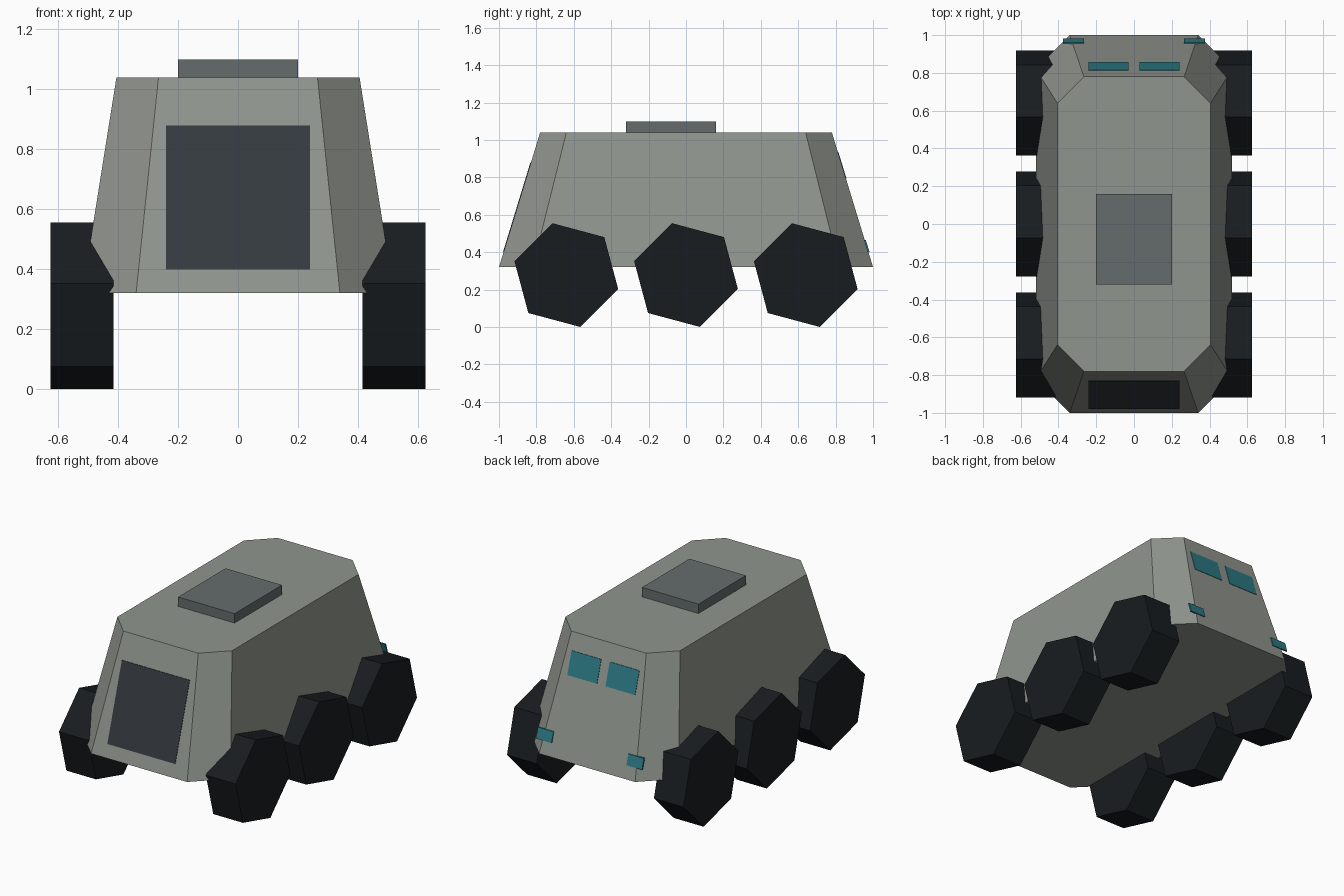
import bpy, bmesh, math
from mathutils import Matrix, Vector

if "Cube" in bpy.data.objects:
    bpy.data.objects.remove(bpy.data.objects["Cube"])

Z0, Z1 = 0.32, 1.04          # hull bottom and top
SLOPE = 0.22 / (Z1 - Z0)     # inward lean of the end walls


def mat(name, rgb):
    m = bpy.data.materials.new(name)
    m.diffuse_color = (*rgb, 1)
    m.use_nodes = True
    m.node_tree.nodes["Principled BSDF"].inputs["Base Color"].default_value = m.diffuse_color
    return m


ARMOUR = mat("armour", (0.28, 0.30, 0.27))
HATCH = mat("hatch_grey", (0.13, 0.15, 0.15))
DARK = mat("dark_panel", (0.035, 0.042, 0.05))
RUBBER = mat("rubber", (0.009, 0.012, 0.014))
GLASS = mat("teal_glass", (0.025, 0.19, 0.23))


def finish(name, bm, material):
    bmesh.ops.recalc_face_normals(bm, faces=bm.faces)
    me = bpy.data.meshes.new(name)
    bm.to_mesh(me)
    bm.free()
    me.materials.append(material)
    ob = bpy.data.objects.new(name, me)
    bpy.context.collection.objects.link(ob)
    return ob


def box(name, lo, hi, material):
    bm = bmesh.new()
    lo, hi = Vector(lo), Vector(hi)
    bmesh.ops.create_cube(bm, size=1, matrix=Matrix.Translation((lo + hi) / 2)
                          @ Matrix.Diagonal((*(hi - lo), 1)))
    return finish(name, bm, material)


def wall_panel(name, x0, x1, z0, z1, end, proud, material):
    """Thin slab lying on the sloped front (end=-1) or rear (end=1) wall."""
    ob = box(name, (x0, -0.004, z0), (x1, proud, z1), material)
    for v in ob.data.vertices:
        v.co.y = end * (1 - (v.co.z - Z0) * SLOPE + v.co.y)
    if end < 0:
        ob.data.flip_normals()
    return ob


# Hull: tapered prism with chamfered corners
bm = bmesh.new()
outline = [(0.34, -1), (0.52, -0.82), (0.52, 0.82), (0.34, 1),
           (-0.34, 1), (-0.52, 0.82), (-0.52, -0.82), (-0.34, -1)]
rings = [[bm.verts.new((x * s, y * s, z)) for x, y in outline]
         for s, z in ((1, Z0), (0.78, Z1))]
for ring in rings:
    bm.faces.new(ring)
for i in range(8):
    j = (i + 1) % 8
    bm.faces.new((rings[0][i], rings[0][j], rings[1][j], rings[1][i]))
finish("hull", bm, ARMOUR)

# Roof hatch
box("roof_hatch", (-0.2, -0.32, Z1 - 0.02), (0.2, 0.16, 1.10), HATCH)

# Front door
wall_panel("front_door", -0.24, 0.24, 0.40, 0.88, -1, 0.003, DARK)

# Rear windows and lamps
for side, s in (("right", 1), ("left", -1)):
    for part, a, b, z0, z1, proud in (("rear_window", 0.03, 0.24, 0.795, 0.935, 0.003),
                                      ("rear_lamp", 0.265, 0.375, 0.40, 0.465, 0.006)):
        x0, x1 = sorted((a * s, b * s))
        wall_panel(f"{part}_{side}", x0, x1, z0, z1, 1, proud, GLASS)

# Six hexagonal wheels, turned 15 degrees
for side, s in (("right", 1), ("left", -1)):
    for place, y in (("front", -0.64), ("middle", 0), ("rear", 0.64)):
        bm = bmesh.new()
        pts = [(y + 0.287 * math.cos(math.radians(45 + 60 * k)),
                0.278 + 0.287 * math.sin(math.radians(45 + 60 * k))) for k in range(6)]
        face = bm.faces.new([bm.verts.new((s * 0.415, py, pz)) for py, pz in pts])
        ext = bmesh.ops.extrude_face_region(bm, geom=[face], use_keep_orig=True)
        bmesh.ops.translate(bm, vec=(s * 0.21, 0, 0),
                            verts=[g for g in ext["geom"] if isinstance(g, bmesh.types.BMVert)])
        finish(f"wheel_{place}_{side}", bm, RUBBER)
